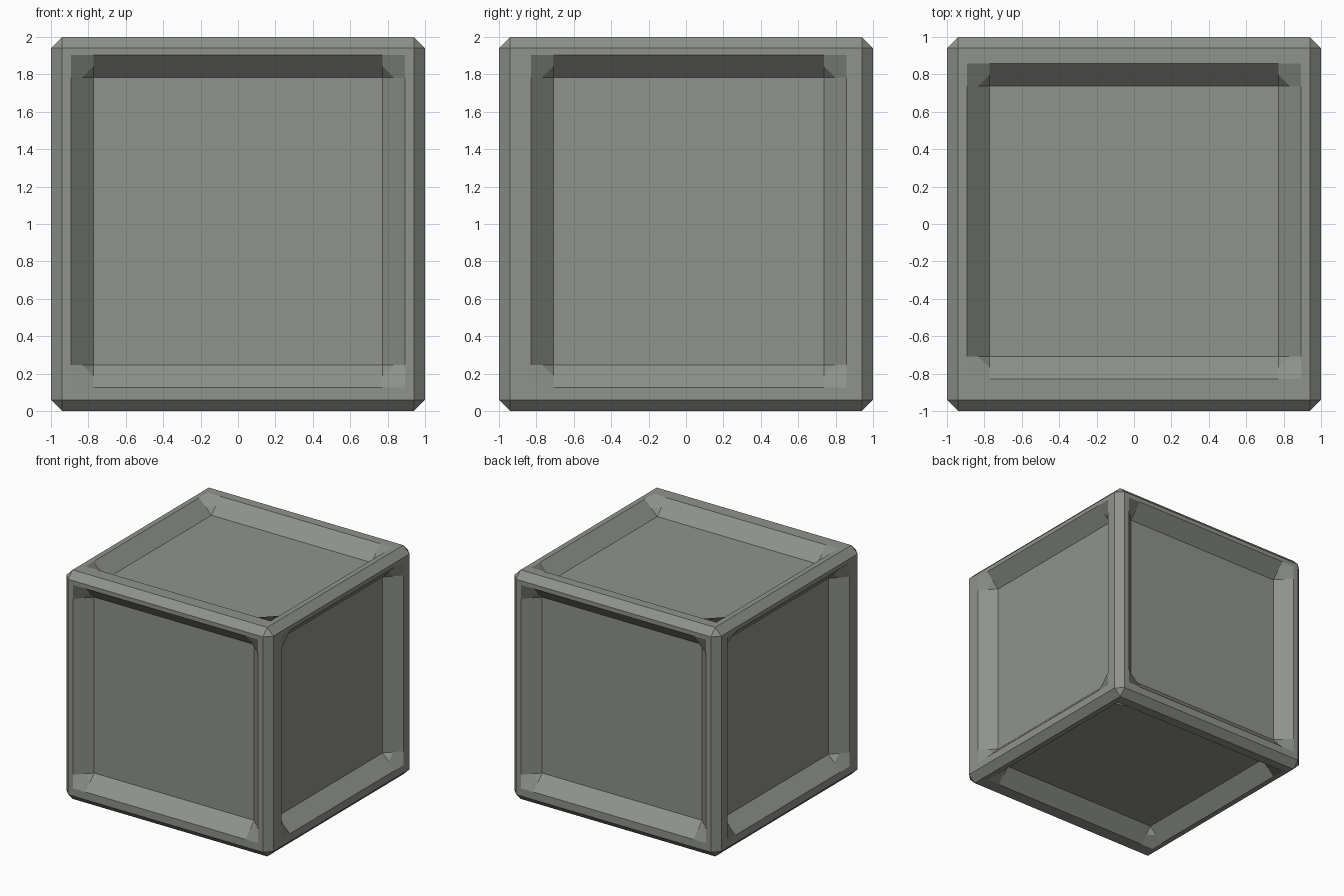
import bpy, bmesh
from mathutils import Vector

if "Cube" in bpy.data.objects:
    bpy.data.objects.remove(bpy.data.objects["Cube"])

DEPTH = 0.12                                               # recess depth, walls at 45 degrees
RIM = [(-0.893, 0.893), (-0.828, 0.858), (-0.873, 0.903)]  # recess opening along x, y, z

bm = bmesh.new()

# Chamfered cube body
bmesh.ops.create_cube(bm, size=2)
bmesh.ops.bevel(bm, geom=bm.edges[:], offset=0.06, segments=1, affect='EDGES')


def recess_face(face):
    """Replace a flat side with a frame, sloped walls, corner gussets and a sunken panel."""
    n = face.normal.copy()
    axis = max(range(3), key=lambda i: abs(n[i]))
    sign = 1 if n[axis] > 0 else -1
    ia, ib = (axis + 1) % 3, (axis + 2) % 3

    def vert(a, b, level):
        p = Vector((0, 0, 0))
        p[axis], p[ia], p[ib] = sign * level, a, b
        return bm.verts.new(p)

    def poly(*vs):
        bm.faces.new(vs if sign > 0 else vs[::-1])

    corners = []
    for i, j in ((0, 0), (1, 0), (1, 1), (0, 1)):
        a, b = RIM[ia][i], RIM[ib][j]
        sa, sb = (1, -1)[i] * DEPTH, (1, -1)[j] * DEPTH
        outer = vert((i * 2 - 1) * 0.94, (j * 2 - 1) * 0.94, 1)
        rim = vert(a, b, 1)
        floor = vert(a + sa, b + sb, 1 - DEPTH)
        end_a = (vert(a + sa, b, 1), vert(a + sa, b + sb / 2, 1 - DEPTH / 2))
        end_b = (vert(a, b + sb, 1), vert(a + sa / 2, b + sb, 1 - DEPTH / 2))
        first, last = (end_b, end_a) if i == j else (end_a, end_b)
        corners.append((outer, rim, first, last, floor))

    for k in range(4):
        o, r, f, l, d = corners[k]
        o2, r2, f2, l2, d2 = corners[(k + 1) % 4]
        poly(r, l[0], l[1], f[1], f[0])                    # corner gusset
        poly(f[1], l[1], d)
        poly(o, o2, r2, f2[0], l[0], r)                    # frame
        poly(l[0], f2[0], f2[1], d2, d, l[1])              # sloped wall
    poly(*[c[4] for c in corners])


# Recess all six sides
sides = [f for f in bm.faces if f.calc_area() > 2]
for f in sides:
    recess_face(f)
bmesh.ops.delete(bm, geom=sides, context='FACES_ONLY')
bmesh.ops.remove_doubles(bm, verts=bm.verts[:], dist=0.002)
bmesh.ops.recalc_face_normals(bm, faces=bm.faces[:])
bmesh.ops.translate(bm, verts=bm.verts[:], vec=(0, 0, 1))

mesh = bpy.data.meshes.new("panelled_crate")
bm.to_mesh(mesh)
bm.free()
crate = bpy.data.objects.new("panelled_crate", mesh)
bpy.context.collection.objects.link(crate)

# Dark warm grey
mat = bpy.data.materials.new("dark_grey")
mat.diffuse_color = (0.277, 0.29, 0.262, 1)
mat.use_nodes = True
mat.node_tree.nodes["Principled BSDF"].inputs["Base Color"].default_value = mat.diffuse_color
mesh.materials.append(mat)
